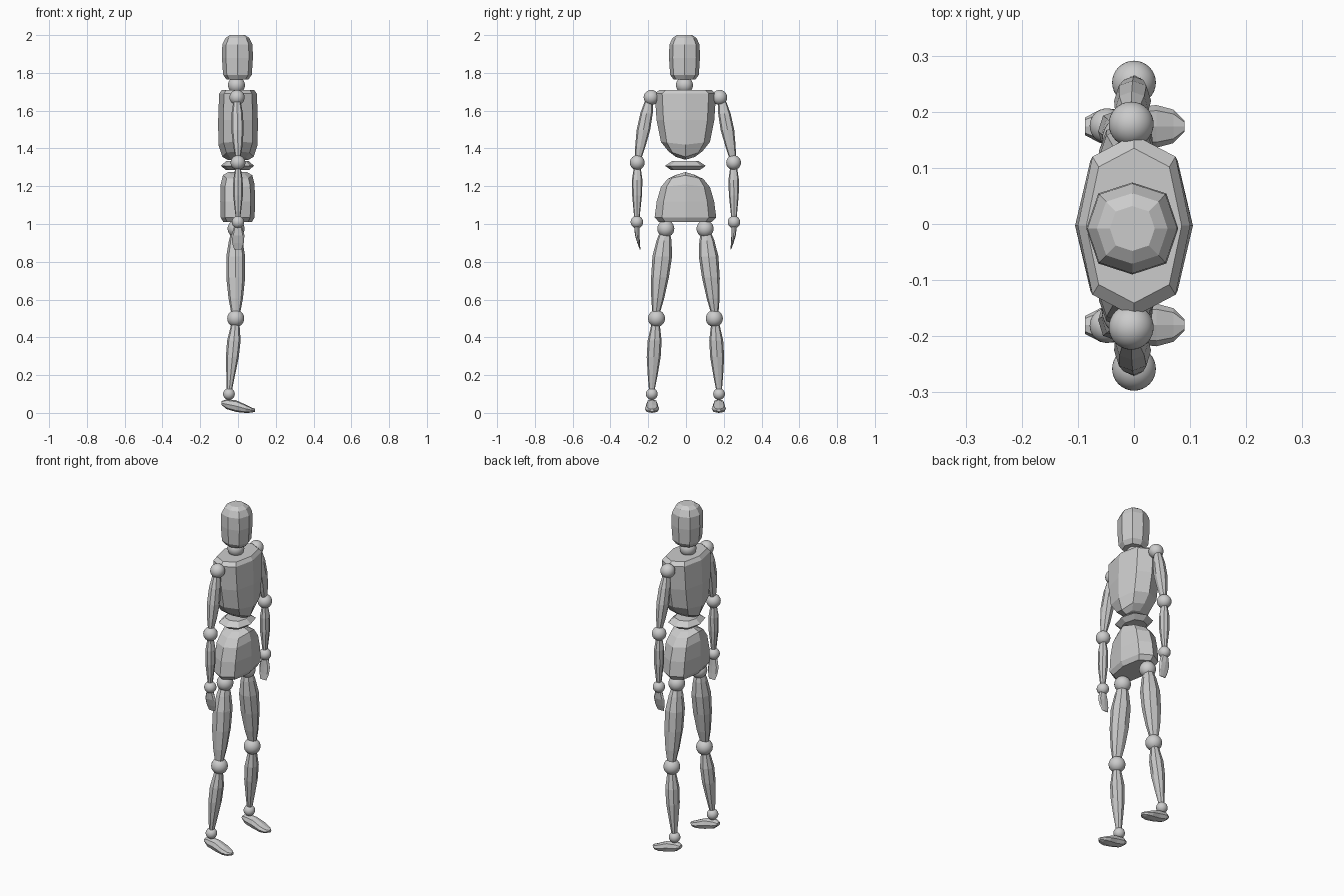
import bpy, bmesh, math

grey = bpy.data.materials.new("plain grey")
grey.diffuse_color = (0.6, 0.6, 0.6, 1)
# unit octagon: corners on the axes, flattened diagonals
OCT = [(1, 0), (.74, .76), (0, 1), (-.74, .76), (-1, 0), (-.74, -.76), (0, -1), (.74, -.76)]
DY = -0.003


def finish(name, bm):
    bmesh.ops.recalc_face_normals(bm, faces=bm.faces[:])
    me = bpy.data.meshes.new(name)
    bm.to_mesh(me)
    bm.free()
    me.materials.append(grey)
    ob = bpy.data.objects.new(name, me)
    bpy.context.collection.objects.link(ob)
    return ob


def loft(name, rings, along_x=False):
    """Rings are (x, y, z, half size 1, half size 2, lift at the sides)."""
    bm = bmesh.new()
    loops = []
    for x, y, z, a, b, lift in rings:
        loop = []
        for u, v in OCT:
            if along_x:
                co = (x, y + a * u, z + b * v)
            else:
                co = (x + a * u, y + b * v, z + lift * abs(v))
            loop.append(bm.verts.new(co))
        loops.append(loop)
    for p, q in zip(loops, loops[1:]):
        for i in range(8):
            j = (i + 1) % 8
            bm.faces.new((p[i], p[j], q[j], q[i]))
    # fan caps
    for loop, r in ((loops[0], rings[0]), (loops[-1], rings[-1])):
        c = bm.verts.new(r[:3])
        for i in range(8):
            bm.faces.new((loop[i], loop[(i + 1) % 8], c))
    return finish(name, bm)


def body(name, x, y, profile):
    return loft(name, [(x, y, z, a, b, lift) for z, a, b, lift in profile])


def limb(name, p, q, profile):
    """Tapered limb from p to q; profile is (t, half depth, half width)."""
    return loft(name, [tuple(p[k] + (q[k] - p[k]) * t for k in range(3)) + (a, b, 0)
                       for t, a, b in profile])


def joint(name, x, y, z, r):
    bm = bmesh.new()
    bmesh.ops.create_uvsphere(bm, u_segments=32, v_segments=20, radius=r)
    ob = finish(name, bm)
    ob.location = (x, y, z)
    for f in ob.data.polygons:
        f.use_smooth = True


# head and neck
body("head", -.003, -.008, [(1.765, .058, .058, 0), (1.79, .076, .076, 0), (1.88, .082, .082, 0),
                            (1.95, .08, .08, 0), (1.985, .063, .063, 0), (2.0, .04, .04, 0)])
joint("neck", -.008, -.008, 1.735, .045)

# torso pieces
body("chest", 0, DY, [(1.34, .055, .05, .015), (1.355, .083, .09, .03), (1.42, .104, .13, .015),
                      (1.55, .105, .153, 0), (1.69, .1, .162, 0), (1.71, .085, .138, 0)])
body("waist", -.003, DY, [(1.285, .06, .075, 0), (1.308, .088, .108, 0), (1.333, .06, .07, 0)])
body("pelvis", -.002, DY, [(1.01, .075, .14, 0), (1.035, .09, .163, 0), (1.12, .092, .152, 0),
                           (1.21, .09, .13, -.015), (1.258, .078, .095, -.02), (1.275, .05, .05, -.015)])

for side, s in (("left", 1), ("right", -1)):
    def Y(y):
        return DY + s * y

    # arm
    joint(side + "_shoulder", -.005, Y(.181), 1.67, .04)
    joint(side + "_elbow", 0, Y(.255), 1.325, .039)
    joint(side + "_wrist", 0, Y(.257), 1.01, .033)
    limb(side + "_upper_arm", (-.005, Y(.195), 1.645), (0, Y(.25), 1.35),
         [(0, .02, .022), (.2, .03, .033), (.5, .033, .036), (.8, .024, .027), (1, .013, .018)])
    limb(side + "_forearm", (0, Y(.255), 1.3), (0, Y(.257), 1.03),
         [(0, .014, .018), (.25, .025, .028), (.55, .026, .026), (1, .012, .014)])
    loft(side + "_hand", [(0, Y(.258), .99, .02, .014, 0), (0, Y(.255), .94, .034, .012, 0),
                          (0, Y(.248), .9, .031, .007, 0), (0, Y(.24), .865, .02, .002, 0)])

    # leg
    joint(side + "_hip", -.01, Y(.104), .975, .045)
    joint(side + "_knee", -.012, Y(.153), .5, .045)
    joint(side + "_ankle", -.048, Y(.178), .1, .031)
    limb(side + "_thigh", (-.012, Y(.11), .945), (-.012, Y(.155), .53),
         [(0, .028, .03), (.08, .036, .04), (.28, .05, .052), (.55, .05, .047), (.82, .038, .034), (1, .024, .02)])
    limb(side + "_shin", (-.014, Y(.158), .47), (-.046, Y(.178), .12),
         [(0, .022, .022), (.25, .036, .037), (.5, .034, .037), (.8, .022, .025), (1, .014, .015)])
    loft(side + "_foot", [(-.087, Y(.177), .052, .016, .01, 0), (-.06, Y(.177), .046, .03, .026, 0),
                          (-.01, Y(.177), .036, .032, .031, 0), (.04, Y(.177), .022, .038, .022, 0),
                          (.07, Y(.177), .015, .03, .014, 0), (.09, Y(.177), .014, .01, .008, 0)], True)
